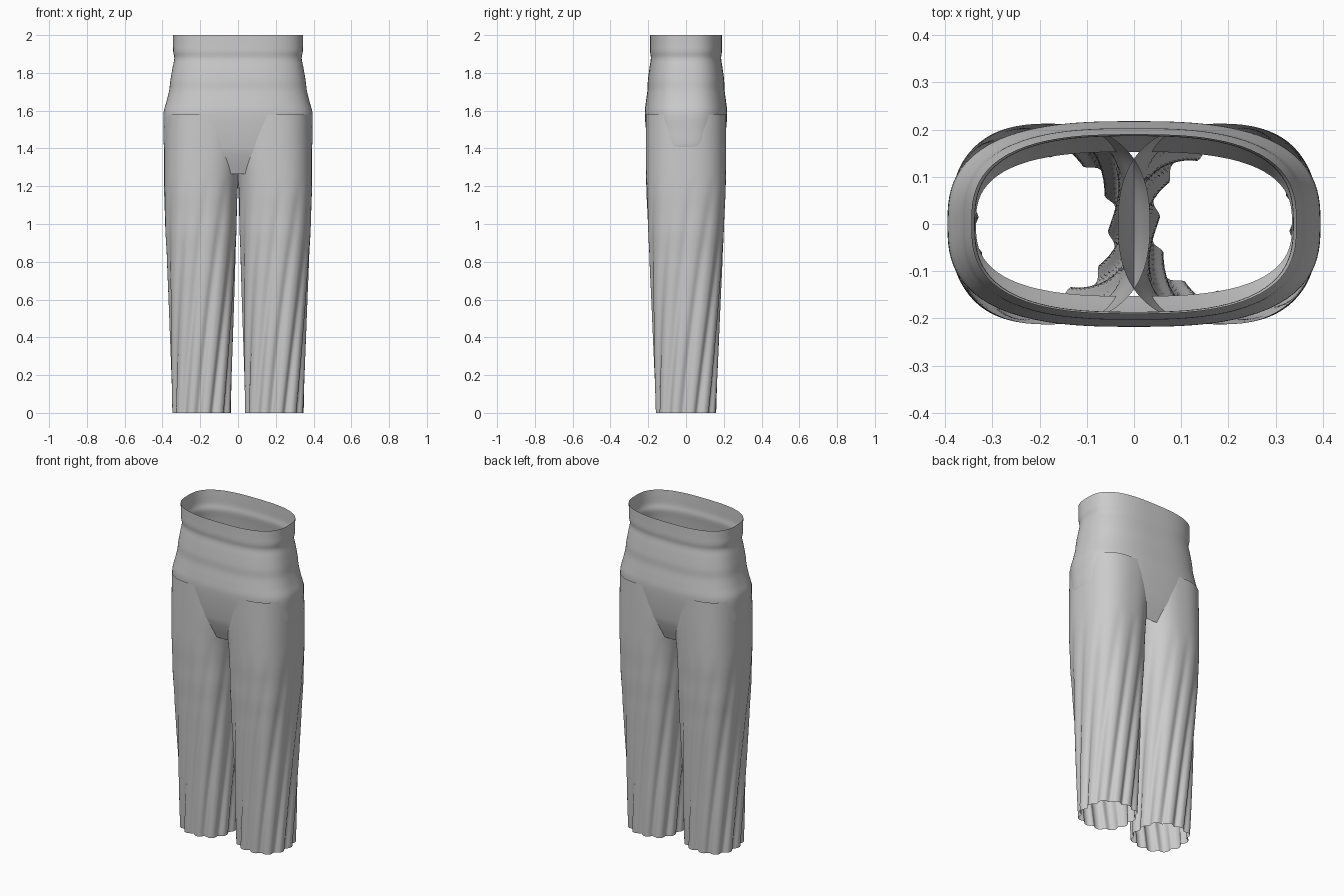
import bpy, bmesh, math

if "Cube" in bpy.data.objects:
    bpy.data.objects.remove(bpy.data.objects["Cube"])


def sample(profile, z):
    """Smooth (Hermite) interpolation of rows (z, a, b, ...), z descending."""
    n = len(profile)
    i = 0
    while i < n - 2 and z < profile[i + 1][0]:
        i += 1
    p, q = profile[i], profile[i + 1]
    o, r = profile[max(i - 1, 0)], profile[min(i + 2, n - 1)]
    h = q[0] - p[0]
    t = (z - p[0]) / h
    out = []
    for k in range(1, len(p)):
        m0 = (q[k] - o[k]) / (q[0] - o[0]) * h
        m1 = (r[k] - p[k]) / (r[0] - p[0]) * h
        out.append((2*t**3 - 3*t*t + 1) * p[k] + (t**3 - 2*t*t + t) * m0
                   + (3*t*t - 2*t**3) * q[k] + (t**3 - t*t) * m1)
    return out


def cloth_tube(name, profile, power, segments, rings, fold=None):
    """Open tube of rounded sections; profile rows are (z, inner x, outer x, half depth)."""
    bm = bmesh.new()
    top, bottom = profile[0][0], profile[-1][0]
    rows = []
    for j in range(rings + 1):
        z = top + (bottom - top) * j / rings
        x0, x1, depth = sample(profile, z)
        row = []
        for i in range(segments):
            a = 2 * math.pi * i / segments
            c, s = math.cos(a), math.sin(a)
            r = (abs(c)**power + abs(s)**power) ** (-1 / power)
            if fold:
                r *= fold(a, z)
            row.append(bm.verts.new(((x0 + x1) / 2 + (x1 - x0) / 2 * r * c,
                                     depth * r * s, z)))
        rows.append(row)
    for u, l in zip(rows, rows[1:]):
        for i in range(segments):
            k = (i + 1) % segments
            bm.faces.new((l[i], l[k], u[k], u[i]))
    mesh = bpy.data.meshes.new(name)
    bm.to_mesh(mesh)
    bm.free()
    mesh.shade_smooth()
    obj = bpy.data.objects.new(name, mesh)
    bpy.context.collection.objects.link(obj)
    return obj


# Seat with waistband, tapering to the crotch
seat = [(2.0, .345, .19), (1.96, .344, .19), (1.91, .343, .19), (1.88, .337, .186),
        (1.83, .346, .193), (1.76, .358, .202), (1.71, .364, .204), (1.65, .378, .212),
        (1.59, .394, .218), (1.5, .394, .212), (1.41, .392, .2), (1.38, .38, .194),
        (1.33, .36, .178), (1.265, .335, .153)]
cloth_tube("seat", [(z, -x, x, y) for z, x, y in seat], 2.75, 96, 60)


# Spiral drapes that deepen toward the hem
def drape(a, z):
    depth = .12 * max(0, 1 - z / 1.25) ** 0.9
    wave = .5 + .5 * math.cos(12 * (a + math.radians(126) - .65 * z))
    ripple = .006 * math.sin(28 * z) * math.exp(-((z - 1.0) / .25) ** 2)
    return 1 + .02 * max(0, 1 - z / 1.25) - depth * wave ** 1.8 + ripple * .5


leg = [(1.58, -.034, .389, .2125), (1.4, -.022, .391, .2125), (1.2, .001, .391, .21),
       (1.0, .007, .386, .202), (.8, .015, .375, .192), (.6, .022, .366, .182),
       (.4, .029, .358, .173), (.2, .035, .351, .165), (0, .04, .345, .157)]
right_leg = cloth_tube("right_leg", leg, 2.45, 120, 90, drape)

# The other leg is the same piece turned half way round
left_leg = right_leg.copy()
left_leg.data = right_leg.data.copy()
left_leg.name = "left_leg"
left_leg.rotation_euler.z = math.pi
bpy.context.collection.objects.link(left_leg)
